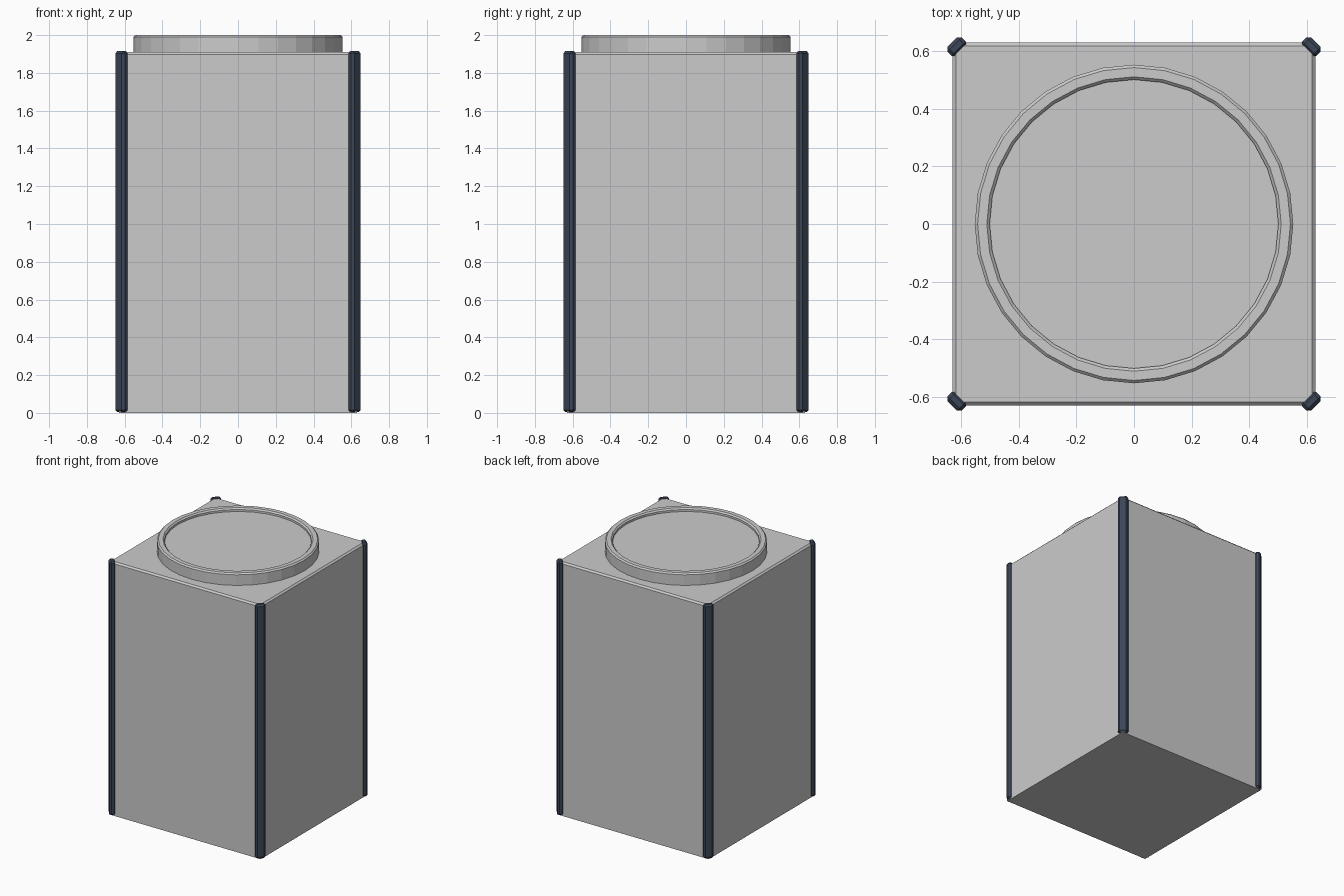
import bpy, bmesh
from math import sin, cos, pi
from mathutils import Matrix

if "Cube" in bpy.data.objects:
    bpy.data.objects.remove(bpy.data.objects["Cube"])


def make_object(name, bm, mat=None):
    bmesh.ops.recalc_face_normals(bm, faces=bm.faces)
    me = bpy.data.meshes.new(name)
    bm.to_mesh(me)
    bm.free()
    ob = bpy.data.objects.new(name, me)
    bpy.context.collection.objects.link(ob)
    if mat:
        me.materials.append(mat)
    return ob


def box(sx, sy, z0, z1):
    bm = bmesh.new()
    bmesh.ops.create_cube(bm, size=1)
    bmesh.ops.scale(bm, vec=(sx, sy, z1 - z0), verts=bm.verts)
    bmesh.ops.translate(bm, vec=(0, 0, (z0 + z1) / 2), verts=bm.verts)
    return bm


def bevel(bm, edges, width):
    bmesh.ops.bevel(bm, geom=edges, offset=width, offset_type='OFFSET',
                    segments=1, affect='EDGES', profile=0.5)


# Square body with chamfered top edges
BODY_TOP = 1.91
bm = box(1.262, 1.262, 0, BODY_TOP)
bevel(bm, [e for e in bm.edges
           if all(v.co.z > BODY_TOP - 0.01 for v in e.verts)], 0.012)
make_object("body", bm)

# Dark corner posts: chamfered bars turned 45 degrees
dark = bpy.data.materials.new("dark_trim")
dark.diffuse_color = (0.045, 0.06, 0.095, 1)
dark.use_nodes = True
dark.node_tree.nodes["Principled BSDF"].inputs["Base Color"].default_value = dark.diffuse_color
for i in range(4):
    bm = box(0.044, 0.071, 0.004, 1.915)
    bevel(bm, bm.edges[:], 0.012)
    bmesh.ops.translate(bm, vec=(0.872, 0, 0), verts=bm.verts)
    bmesh.ops.rotate(bm, cent=(0, 0, 0), verts=bm.verts,
                     matrix=Matrix.Rotation(pi / 4 + i * pi / 2, 3, 'Z'))
    make_object(f"corner_post_{i + 1}", bm, dark)

# Round lid: chamfered rim around a shallow recessed disc
SIDES = 32
profile = [(0.554, 1.90), (0.554, 1.99), (0.544, 2.0),
           (0.512, 2.0), (0.502, 1.99), (0.502, 1.975)]
bm = bmesh.new()
rings = [[bm.verts.new((r * cos(2 * pi * k / SIDES), r * sin(2 * pi * k / SIDES), z))
          for k in range(SIDES)] for r, z in profile]
for a, b in zip(rings, rings[1:]):
    for k in range(SIDES):
        n = (k + 1) % SIDES
        bm.faces.new((a[k], a[n], b[n], b[k]))
bm.faces.new(rings[-1])
bm.faces.new(rings[0][::-1])
make_object("round_lid", bm)
